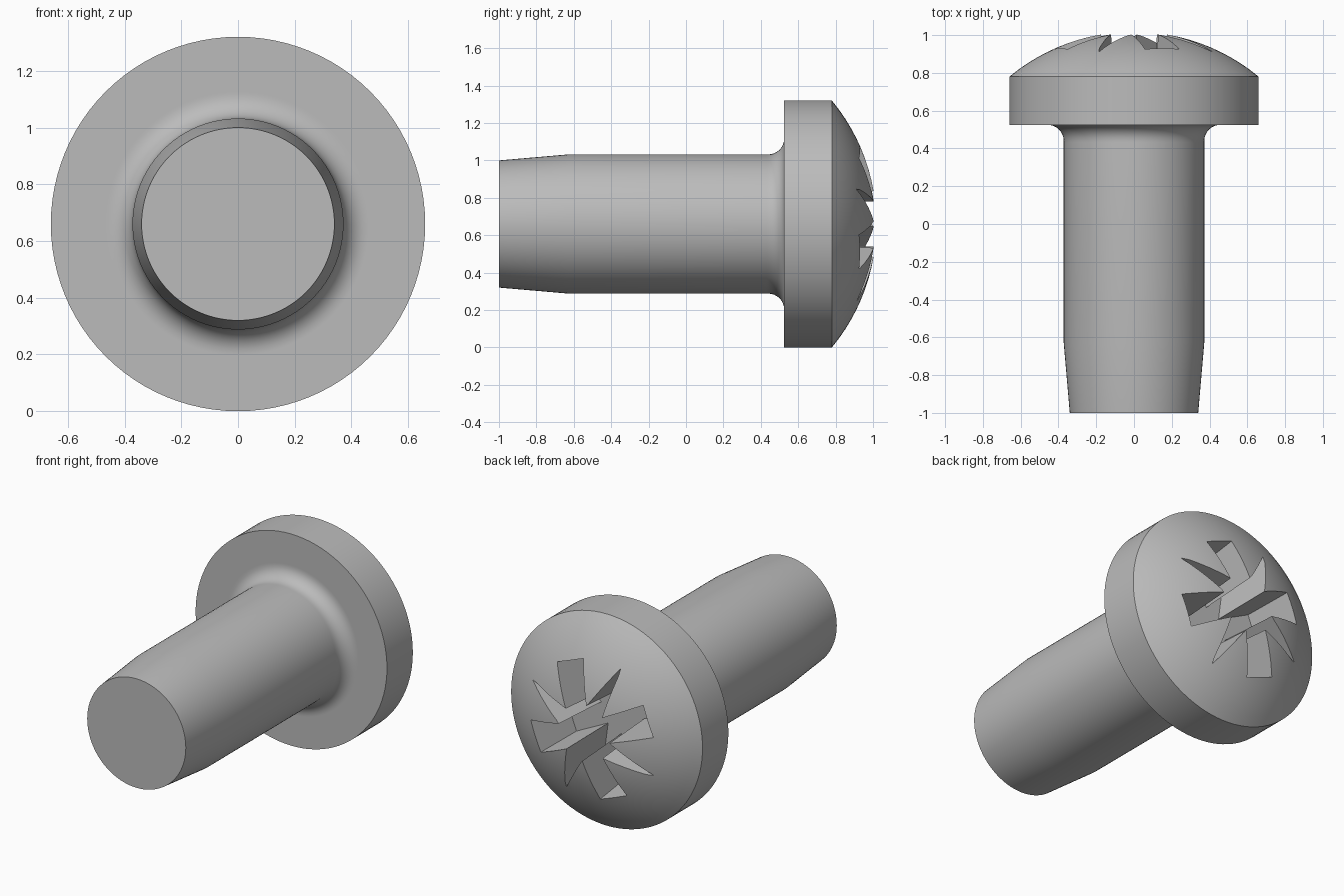
import bpy, bmesh, math
from mathutils import Vector, Matrix

cube = bpy.data.objects.get("Cube")
if cube:
    bpy.data.objects.remove(cube, do_unlink=True)

AXIS_Z = 0.66
SEGMENTS = 96

steel = bpy.data.materials.new("plain_steel_grey")
steel.use_nodes = True
grey = (0.5, 0.5, 0.5, 1)
steel.diffuse_color = grey
steel.node_tree.nodes["Principled BSDF"].inputs["Base Color"].default_value = grey


def make_object(name, bm):
    bmesh.ops.recalc_face_normals(bm, faces=bm.faces)
    mesh = bpy.data.meshes.new(name)
    bm.to_mesh(mesh)
    bm.free()
    mesh.materials.append(steel)
    obj = bpy.data.objects.new(name, mesh)
    bpy.context.collection.objects.link(obj)
    return obj


# Profile as (radius, y): tapered shank, fillet, flat head underside, domed top
profile = [(0, -1), (0.34, -1), (0.372, -0.63), (0.372, 0.43)]
fillet = 0.085
for i in range(9):
    a = math.pi / 2 * i / 8
    profile.append((0.372 + fillet * (1 - math.cos(a)), 0.525 - fillet * (1 - math.sin(a))))
profile += [(0.465, 0.525), (0.66, 0.525), (0.66, 0.78)]
rise = 0.238
dome_radius = (0.66 ** 2 + rise ** 2) / (2 * rise)
dome_angle = math.asin(0.66 / dome_radius)
for i in range(11, -1, -1):
    a = dome_angle * i / 12
    profile.append((dome_radius * math.sin(a), 0.78 + rise - dome_radius * (1 - math.cos(a))))

# Screw body turned about the y axis
bm = bmesh.new()
verts = [bm.verts.new((r, y, AXIS_Z)) for r, y in profile]
edges = [bm.edges.new(pair) for pair in zip(verts, verts[1:])]
bmesh.ops.spin(bm, geom=verts + edges, cent=(0, 0, AXIS_Z), axis=(0, 1, 0),
               angle=math.tau, steps=SEGMENTS, use_duplicate=False)
bmesh.ops.remove_doubles(bm, verts=bm.verts, dist=0.0005)
body = make_object("screw_body", bm)


# Cross recess with four wide slots and four narrow pointed grooves between them
def recess_ring(bm, y, slot_length, slot_half, inner_radius, groove_radius):
    ring = []
    outer = Vector((slot_length, slot_half))
    inner = inner_radius * Vector((math.cos(math.radians(25.5)), math.sin(math.radians(25.5))))
    groove = Vector((groove_radius, groove_radius)) / math.sqrt(2)
    points = [(outer.x, -outer.y), outer, inner, groove, (inner.y, inner.x)]
    for quarter in range(4):
        turn = Matrix.Rotation(math.radians(-21 + 90 * quarter), 2)
        for point in points:
            p = turn @ Vector(point)
            ring.append(bm.verts.new((p.x, y, AXIS_Z + p.y)))
    return ring


bm = bmesh.new()
top = recess_ring(bm, 1.06, 0.432, 0.102, 0.18, 0.535)
bottom = recess_ring(bm, 0.62, 0.378, 0.088, 0.15, 0.31)
bm.faces.new(top)
bm.faces.new(bottom)
for i in range(len(top)):
    j = (i + 1) % len(top)
    bm.faces.new((top[i], top[j], bottom[j], bottom[i]))
cutter = make_object("recess_cutter", bm)
cutter.hide_render = True

cut = body.modifiers.new("drive_recess", "BOOLEAN")
cut.operation = "DIFFERENCE"
cut.solver = "EXACT"
cut.object = cutter
bpy.ops.object.select_all(action="DESELECT")
body.select_set(True)
bpy.context.view_layer.objects.active = body
bpy.ops.object.modifier_apply(modifier=cut.name)
bpy.data.objects.remove(cutter, do_unlink=True)
bpy.ops.object.shade_smooth_by_angle(angle=math.radians(25))
